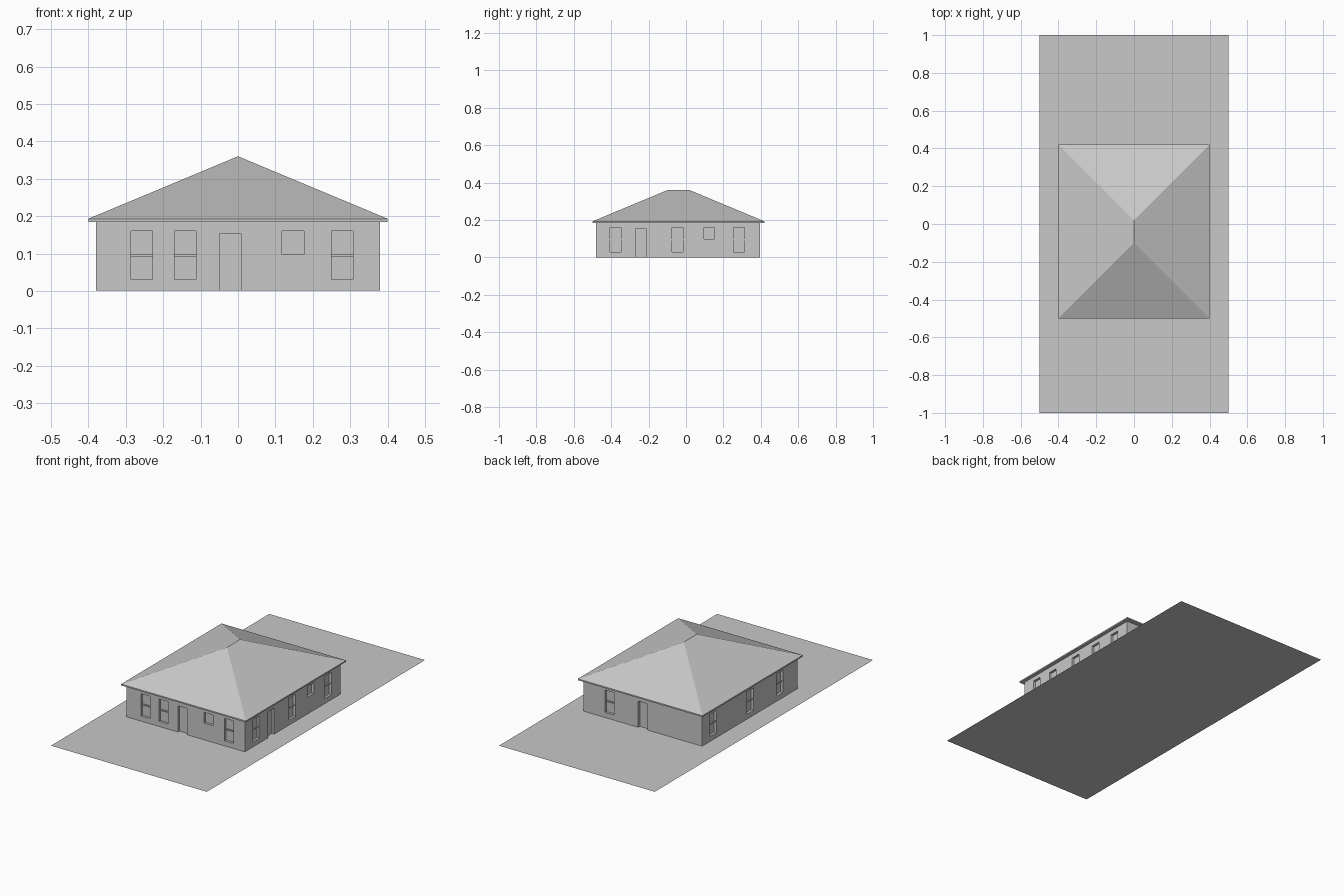
import bpy
import bmesh
from mathutils import Matrix, Vector

if "Cube" in bpy.data.objects:
    bpy.data.objects.remove(bpy.data.objects["Cube"])

grey = bpy.data.materials.new("plain grey")
grey.use_nodes = True
grey.diffuse_color = (0.58, 0.58, 0.58, 1)
grey.node_tree.nodes["Principled BSDF"].inputs["Base Color"].default_value = grey.diffuse_color


def add_object(name, bm):
    bmesh.ops.recalc_face_normals(bm, faces=bm.faces)
    mesh = bpy.data.meshes.new(name)
    bm.to_mesh(mesh)
    bm.free()
    mesh.materials.append(grey)
    obj = bpy.data.objects.new(name, mesh)
    bpy.context.collection.objects.link(obj)
    return obj


def add_box(bm, low, high):
    low, high = Vector(low), Vector(high)
    matrix = Matrix.Translation((low + high) / 2) @ Matrix.Diagonal((*(high - low), 1))
    bmesh.ops.create_cube(bm, size=1, matrix=matrix)


# House extents
LEFT, FRONT, BACK = 0.38, -0.48, 0.395
EAVE_LOW, EAVE_TOP, RIDGE = 0.185, 0.193, 0.36
WIDTH, DEPTH = 0.058, 0.014
HEIGHTS = {"window": (0.03, 0.16), "small": (0.098, 0.16), "door": (-0.01, 0.153)}

# Openings: wall, kind, lowest coordinate along the wall
OPENINGS = [
    ("front", "window", -0.286), ("front", "window", -0.17), ("front", "door", -0.05),
    ("front", "small", 0.118), ("front", "window", 0.25),
    ("left", "window", -0.406), ("left", "door", -0.27), ("left", "window", -0.075),
    ("left", "small", 0.095), ("left", "window", 0.255),
    ("back", "window", 0.185), ("back", "door", -0.028),
    ("right", "window", 0.265), ("right", "window", -0.075), ("right", "window", -0.345),
]


def wall_box(bm, wall, start, end, low, high, inner, outer):
    """Box on a wall; inner and outer are distances from its face, outward positive."""
    if wall in ("front", "back"):
        face, sign = (FRONT, -1) if wall == "front" else (BACK, 1)
        a, b = sorted((face + sign * inner, face + sign * outer))
        add_box(bm, (start, a, low), (end, b, high))
    else:
        sign = 1 if wall == "left" else -1
        a, b = sorted((sign * (LEFT + inner), sign * (LEFT + outer)))
        add_box(bm, (a, start, low), (b, end, high))


# Ground sheet
bm = bmesh.new()
bmesh.ops.create_grid(bm, x_segments=1, y_segments=1, size=1,
                      matrix=Matrix.Diagonal((0.5, 1, 1, 1)))
add_object("ground", bm)

# Walls with recessed doors and windows
bm = bmesh.new()
add_box(bm, (-LEFT, FRONT, 0.001), (LEFT, BACK, EAVE_LOW + 0.003))
walls = add_object("walls", bm)
bm = bmesh.new()
for wall, kind, start in OPENINGS:
    wall_box(bm, wall, start, start + WIDTH, *HEIGHTS[kind], -DEPTH, 0.02)
cutter = add_object("opening_cutter", bm)
cutter.hide_render = True
cut = walls.modifiers.new("openings", "BOOLEAN")
cut.operation, cut.solver, cut.object = "DIFFERENCE", "EXACT", cutter
graph = bpy.context.evaluated_depsgraph_get()
cut_mesh = bpy.data.meshes.new_from_object(walls.evaluated_get(graph))
walls.modifiers.clear()
walls.data = cut_mesh
bpy.data.objects.remove(cutter)

# Middle rail across each tall window
bm = bmesh.new()
for wall, kind, start in OPENINGS:
    if kind == "window":
        wall_box(bm, wall, start, start + WIDTH, 0.092, 0.098, -DEPTH, -0.006)
add_object("window_rails", bm)

# Eave slab
bm = bmesh.new()
add_box(bm, (-0.4, -0.5, EAVE_LOW), (0.4, 0.42, EAVE_TOP))
add_object("eaves", bm)

# Hipped roof: a box whose top is pinched into a short ridge
bm = bmesh.new()
add_box(bm, (-0.4, -0.5, EAVE_TOP), (0.4, 0.42, RIDGE))
for v in bm.verts:
    if v.co.z > EAVE_TOP + 0.01:
        v.co.x = 0
        v.co.y = -0.1 if v.co.y < 0 else 0.02
bmesh.ops.remove_doubles(bm, verts=bm.verts, dist=0.0001)
bmesh.ops.delete(bm, geom=[f for f in bm.faces if f.normal.z < -0.9], context="FACES_ONLY")
add_object("hipped_roof", bm)
